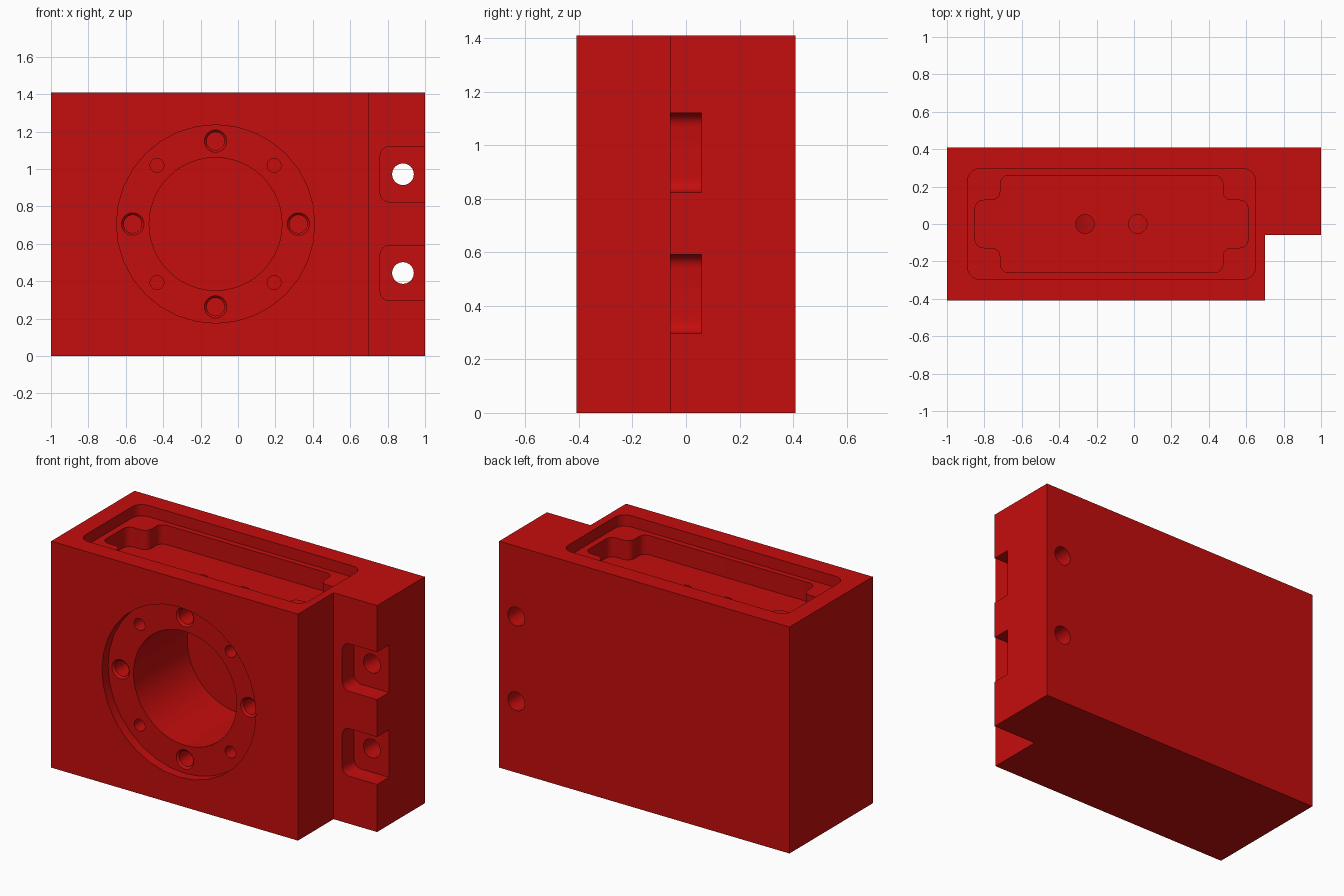
import bpy, bmesh, math
from mathutils import Vector

cube = bpy.data.objects.get("Cube")
if cube:
    bpy.data.objects.remove(cube, do_unlink=True)

red = bpy.data.materials.new("red paint")
red.use_nodes = True
RED = (0.56, 0.004, 0.004, 1)
red.diffuse_color = RED
red.node_tree.nodes["Principled BSDF"].inputs["Base Color"].default_value = RED

HEIGHT = 1.41
FRONT, BACK, EAR_FRONT = -0.41, 0.41, -0.06
BORE_X, BORE_Z = -0.12, 0.706


def loft(name, rings):
    """Closed solid through equal-sized rings of 3D points."""
    bm = bmesh.new()
    loops = [[bm.verts.new(p) for p in ring] for ring in rings]
    n = len(loops[0])
    for a, b in zip(loops, loops[1:]):
        for i in range(n):
            j = (i + 1) % n
            bm.faces.new((a[i], a[j], b[j], b[i]))
    bm.faces.new(loops[0])
    bm.faces.new(loops[-1])
    bmesh.ops.recalc_face_normals(bm, faces=bm.faces)
    mesh = bpy.data.meshes.new(name)
    bm.to_mesh(mesh)
    bm.free()
    mesh.materials.append(red)
    obj = bpy.data.objects.new(name, mesh)
    bpy.context.collection.objects.link(obj)
    return obj


def upright(name, outline, z0, z1):
    return loft(name, [[(x, y, z) for x, y in outline] for z in (z0, z1)])


def along_y(name, outline, y0, y1):
    return loft(name, [[(x, y, z) for x, z in outline] for y in (y0, y1)])


def circle(cx, cy, r, n=32):
    return [(cx + r * math.cos(2 * math.pi * i / n), cy + r * math.sin(2 * math.pi * i / n))
            for i in range(n)]


def rounded(points, r, steps=6):
    """Round every right-angled corner of an outline."""
    out = []
    for i, p in enumerate(points):
        p = Vector(p)
        u = (Vector(points[i - 1]) - p).normalized()
        v = (Vector(points[(i + 1) % len(points)]) - p).normalized()
        for k in range(steps + 1):
            t = math.pi / 2 * k / steps
            out.append(tuple(p + r * (u + v) - r * (v * math.cos(t) + u * math.sin(t))))
    return out


def rect(x0, y0, x1, y1):
    return [(x0, y0), (x1, y0), (x1, y1), (x0, y1)]


# Block with a thinner mounting ear on the left side
body = upright("housing_body", [(-1, FRONT), (0.7, FRONT), (0.7, EAR_FRONT),
                                (1, EAR_FRONT), (1, BACK), (-1, BACK)], 0, HEIGHT)
cutters = []

# Front flange recess and blind bore
floor_y = FRONT + 0.06
cutters.append(along_y("flange_recess", circle(BORE_X, BORE_Z, 0.53), FRONT - 0.1, floor_y))
cutters.append(along_y("main_bore", circle(BORE_X, BORE_Z, 0.355, 48), FRONT - 0.1, 0.18))

# Bolt circle: chamfered large holes alternate with small plain ones
for i in range(8):
    a = i * math.pi / 4
    x, z = BORE_X + 0.443 * math.cos(a), BORE_Z + 0.443 * math.sin(a)
    if i % 2 == 0:
        steps = [(floor_y - 0.02, 0.06), (floor_y, 0.06), (floor_y + 0.012, 0.048), (floor_y + 0.25, 0.048)]
    else:
        steps = [(floor_y - 0.02, 0.037), (floor_y + 0.2, 0.037)]
    cutters.append(loft("bolt_hole", [[(px, y, pz) for px, pz in circle(x, z, r, 24)] for y, r in steps]))

# Top cover seat, notched pocket and two ports down to the bore
seat_z, pocket_z = HEIGHT - 0.07, HEIGHT - 0.19
cutters.append(upright("cover_seat", rounded(rect(-0.89, -0.295, 0.65, 0.295), 0.065), seat_z, HEIGHT + 0.1))
notched = [(-0.85, -0.127), (-0.715, -0.127), (-0.715, -0.26), (0.475, -0.26),
           (0.475, -0.127), (0.61, -0.127), (0.61, 0.127), (0.475, 0.127),
           (0.475, 0.26), (-0.715, 0.26), (-0.715, 0.127), (-0.85, 0.127)]
cutters.append(upright("notched_pocket", rounded(notched, 0.045), pocket_z, HEIGHT + 0.05))
for x in (-0.262, 0.02):
    cutters.append(upright("port", circle(x, 0, 0.05, 24), 0.9, HEIGHT + 0.02))

# Ear pockets, open at the side, each with a through hole
for z in (0.444, 0.972):
    cutters.append(along_y("ear_pocket", rounded(rect(0.76, z - 0.148, 1.2, z + 0.148), 0.05),
                           EAR_FRONT - 0.1, 0.057))
    cutters.append(along_y("ear_hole", circle(0.882, z, 0.058), EAR_FRONT - 0.05, BACK + 0.1))

# Cut everything out of the block, then drop the cutters
bpy.context.view_layer.objects.active = body
body.select_set(True)
for c in cutters:
    c.hide_render = True
    mod = body.modifiers.new("cut", 'BOOLEAN')
    mod.operation = 'DIFFERENCE'
    mod.solver = 'EXACT'
    mod.object = c
    bpy.ops.object.modifier_apply(modifier=mod.name)
    bpy.data.objects.remove(c, do_unlink=True)

bpy.ops.object.shade_smooth_by_angle(angle=math.radians(30))
